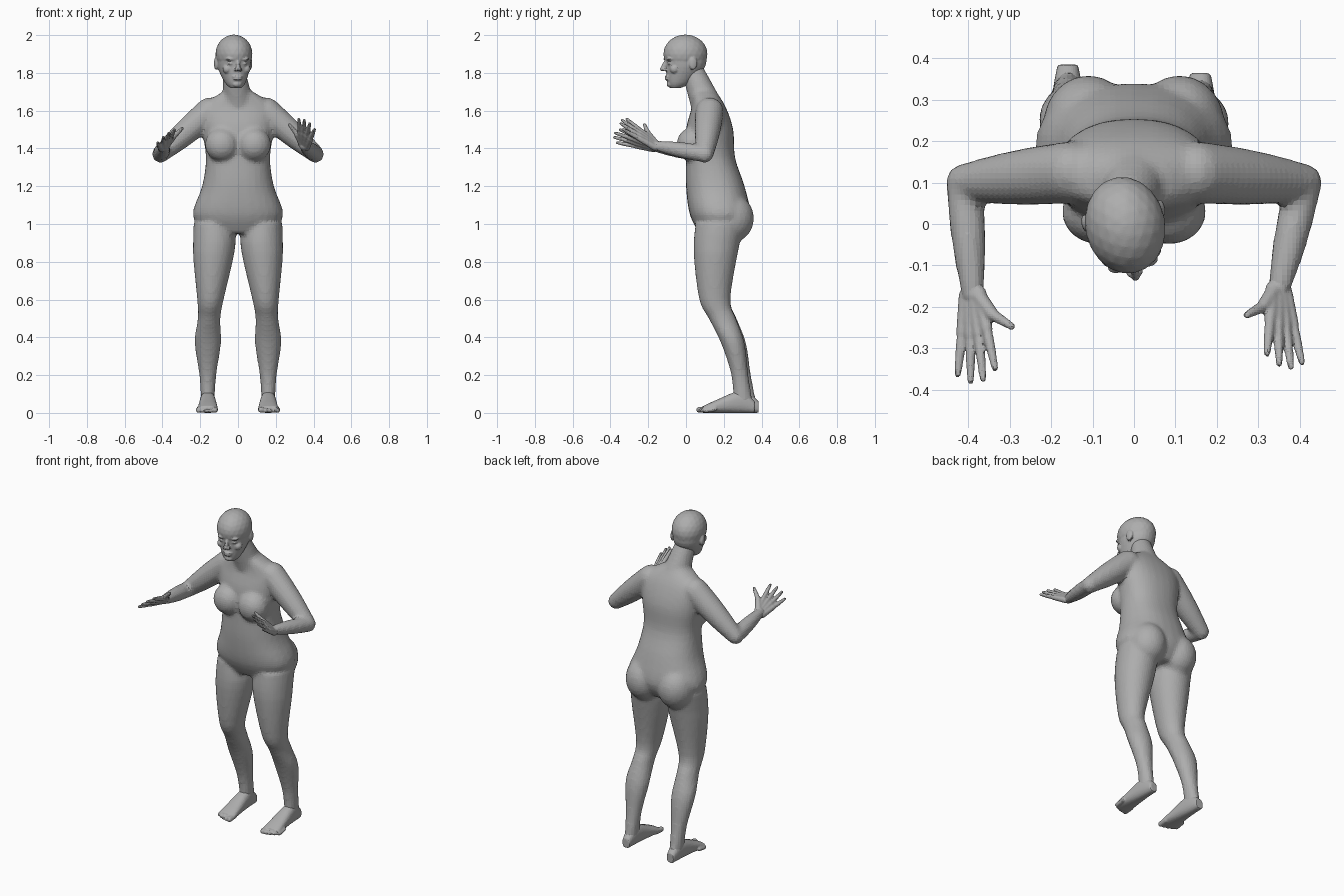
import bpy, bmesh, math
from mathutils import Vector, Matrix

default_cube = bpy.data.objects.get("Cube")
if default_cube:
    bpy.data.objects.remove(default_cube, do_unlink=True)

shade = 0.42
skin = bpy.data.materials.new("grey skin")
skin.use_nodes = True
skin.diffuse_color = (shade, shade, shade, 1)
skin.node_tree.nodes["Principled BSDF"].inputs["Base Color"].default_value = skin.diffuse_color


def spline(rows, steps=4):
    """Add rows between the given ones along a smooth curve."""
    rows = [Vector(row) for row in rows]
    padded = [rows[0], *rows, rows[-1]]
    result = []
    for before, start, end, after in zip(padded, padded[1:], padded[2:], padded[3:]):
        for step in range(steps):
            t = step / steps
            leave, arrive = (end - before) / 2, (after - start) / 2
            ease = t * t * (3 - 2 * t)
            result.append(start.lerp(end, ease) + leave * t * (1 - t) ** 2
                          - arrive * t * t * (1 - t))
    return result + [rows[-1]]


def loft(bm, stations, normal, power=2.0, count=28):
    """Closed skin over superellipse rings: centre, half width, half depth."""
    normal = Vector(normal).normalized()
    x_axis = Vector((1, 0, 0))
    side = (x_axis - normal * x_axis.dot(normal)).normalized()
    up = normal.cross(side)
    rings = []
    for centre, width, depth in stations:
        ring = []
        for i in range(count):
            angle = math.tau * i / count
            cos, sin = math.cos(angle), math.sin(angle)
            u = math.copysign(abs(cos) ** (2 / power), cos) * width
            v = math.copysign(abs(sin) ** (2 / power), sin) * depth
            ring.append(bm.verts.new(Vector(centre) + side * u + up * v))
        rings.append(ring)
    for low, high in zip(rings, rings[1:]):
        for i in range(count):
            j = (i + 1) % count
            bm.faces.new((low[i], low[j], high[j], high[i]))
    bm.faces.new(rings[0])
    bm.faces.new(rings[-1])


def upright_loft(bm, rows, power, place=lambda z: (0, 0)):
    """Rows of height, half width, front and back; place gives an offset by height."""
    stations = []
    for z, width, front, back in spline(rows):
        x, y = place(z)
        stations.append(((x, y + (front + back) / 2, z), width, (back - front) / 2))
    loft(bm, stations, (0, 0, 1), power)


def ball(bm, centre, radii):
    matrix = Matrix.Translation(centre) @ Matrix.Diagonal((*radii, 1))
    bmesh.ops.create_icosphere(bm, subdivisions=3, radius=1, matrix=matrix)


def limb(bm, start, end, start_radius, end_radius, bulge=0.0, steps=6):
    """Round-ended taper that swells in the middle."""
    start, end = Vector(start), Vector(end)
    stations = []
    for step in range(steps + 1):
        t = step / steps
        radius = start_radius + (end_radius - start_radius) * t + bulge * math.sin(math.pi * t)
        stations.append((start.lerp(end, t), radius, radius))
    loft(bm, stations, end - start)
    ball(bm, start, [start_radius] * 3)
    ball(bm, end, [end_radius] * 3)


def finish(name, bm, voxel, smoothing):
    """Fuse the overlapping pieces into one faceted skin."""
    bmesh.ops.recalc_face_normals(bm, faces=bm.faces)
    mesh = bpy.data.meshes.new(name)
    bm.to_mesh(mesh)
    bm.free()
    mesh.materials.append(skin)
    obj = bpy.data.objects.new(name, mesh)
    bpy.context.collection.objects.link(obj)
    fuse = obj.modifiers.new("fuse", 'REMESH')
    fuse.mode = 'VOXEL'
    fuse.voxel_size = voxel
    soften = obj.modifiers.new("soften", 'SMOOTH')
    soften.iterations = smoothing
    bpy.context.view_layer.update()
    graph = bpy.context.evaluated_depsgraph_get()
    fused = bpy.data.meshes.new_from_object(obj.evaluated_get(graph))
    obj.modifiers.clear()
    obj.data = fused
    if not fused.materials:
        fused.materials.append(skin)
    return obj


# Torso from hips to the base of the neck
body = bmesh.new()
upright_loft(body, [
    (0.95, 0.18, 0.07, 0.29), (1.05, 0.24, 0.02, 0.34), (1.2, 0.19, 0, 0.31),
    (1.35, 0.17, 0, 0.26), (1.5, 0.19, 0, 0.25), (1.62, 0.19, 0.03, 0.21),
    (1.7, 0.08, 0.03, 0.16)], power=2.3)
limb(body, (0, 0.1, 1.65), (-0.02, 0.04, 1.8), 0.08, 0.06)


def leg_place(side, z):
    """Feet stand wider than the hips, and the right shin stands further back."""
    inward = min(1, max(0, z - 0.4) * 2)
    back = max(0, 0.6 - z) / 30 if side < 0 else 0
    return side * (0.16 - 0.035 * inward), back


# Paired volumes of the body and the feet
for side, label in ((-1, "right"), (1, "left")):
    ball(body, (side * 0.085, 0.03, 1.42), (0.09, 0.08, 0.09))
    ball(body, (side * 0.11, 0.24, 1.03), (0.11, 0.12, 0.13))
    upright_loft(body, [
        (1, 0.11, 0.05, 0.31), (0.85, 0.11, 0.04, 0.275), (0.6, 0.07, 0.07, 0.235),
        (0.5, 0.06, 0.12, 0.265), (0.37, 0.07, 0.185, 0.31), (0.2, 0.045, 0.24, 0.33),
        (0.05, 0.035, 0.25, 0.355)], power=2, place=lambda z: leg_place(side, z))

    # Sole rows: position along the foot, half width, half height
    foot = bmesh.new()
    x, back = leg_place(side, 0)
    sole = spline([(0.365, 0.025, 0.03), (0.29, 0.038, 0.058),
                   (0.16, 0.05, 0.034), (0.09, 0.055, 0.018)])
    loft(foot, [((x, y + back, height), width, height) for y, width, height in sole],
         (0, -1, 0), power=2.4)
    for toe in range(5):
        radius = 0.012 if toe else 0.016
        toe_x = x + side * (toe - 1.7) * 0.022
        tip = 0.07 + 0.002 * toe ** 2 + back
        limb(foot, (toe_x, tip + 0.05, 0.02), (toe_x, tip, radius), radius, radius)
    finish(label + "_foot", foot, 0.006, 2)

# Arms: wrist, reach to the finger tips, step from one finger tip to the next
arms = {
    "right": (-1, (-0.39, -0.17, 1.41), (0.01, -0.205, 0.06), (-0.03, -0.005, -0.023)),
    "left": (1, (0.35, -0.16, 1.415), (0.015, -0.18, 0.125), (0.028, -0.007, -0.018)),
}
for label, (side, wrist, reach, step) in arms.items():
    wrist, reach, step = Vector(wrist), Vector(reach), Vector(step)
    shoulder = Vector((side * 0.15, 0.125, 1.595))
    elbow = Vector((side * 0.41, 0.1, 1.37))
    limb(body, shoulder, elbow, 0.075, 0.046, bulge=0.006)
    limb(body, elbow, wrist, 0.044, 0.027, bulge=0.006)

    # Palm and fingers
    hand = bmesh.new()
    limb(hand, wrist.lerp(elbow, 0.1), wrist, 0.027, 0.025)
    for finger in range(4):
        spread = finger - 1.5
        root = wrist + step * spread * 0.35
        tip = wrist + reach * (1.02 - 0.05 * spread ** 2) + step * spread
        knuckle = root.lerp(tip, 0.48)
        limb(hand, root, knuckle, 0.018, 0.0145)
        limb(hand, knuckle, tip, 0.0125, 0.008, bulge=0.001)

    # Thumb
    tip = wrist + reach * 0.45 - step * 3
    base = wrist.lerp(tip, 0.5) + reach * 0.05
    limb(hand, wrist - step * 0.3, base, 0.02, 0.016)
    limb(hand, base, tip, 0.0145, 0.009)
    finish(label + "_hand", hand, 0.005, 2)

finish("body", body, 0.013, 4)

# Head: jaw below, cranium above
head = bmesh.new()
upright_loft(head, [
    (1.72, 0.03, -0.085, -0.03), (1.75, 0.055, -0.1, 0.03), (1.83, 0.085, -0.107, 0.1),
    (1.9, 0.09, -0.115, 0.11)], power=2.1)
ball(head, (0, -0.003, 1.9), (0.097, 0.118, 0.103))

# Nose, lips and chin
limb(head, (0, -0.11, 1.86), (0, -0.13, 1.82), 0.009, 0.011)
for z, width in ((1.78, 0.026), (1.767, 0.023)):
    ball(head, (0, -0.103, z), (width, 0.012, 0.006))
ball(head, (0, -0.088, 1.74), (0.025, 0.016, 0.016))

# Nostrils, eyes, brows, cheeks and ears
for side in (-1, 1):
    ball(head, (side * 0.012, -0.118, 1.817), [0.01] * 3)
    ball(head, (side * 0.036, -0.093, 1.85), (0.017, 0.014, 0.009))
    ball(head, (side * 0.037, -0.098, 1.873), (0.027, 0.016, 0.008))
    ball(head, (side * 0.05, -0.072, 1.82), [0.025] * 3)
    ball(head, (side * 0.092, 0.02, 1.85), (0.011, 0.022, 0.035))

# The face looks slightly to its left
head_object = finish("head", head, 0.0055, 2)
head_object.data.transform(Matrix.Translation((-0.022, 0, 0)) @ Matrix.Rotation(0.2, 4, 'Z'))
